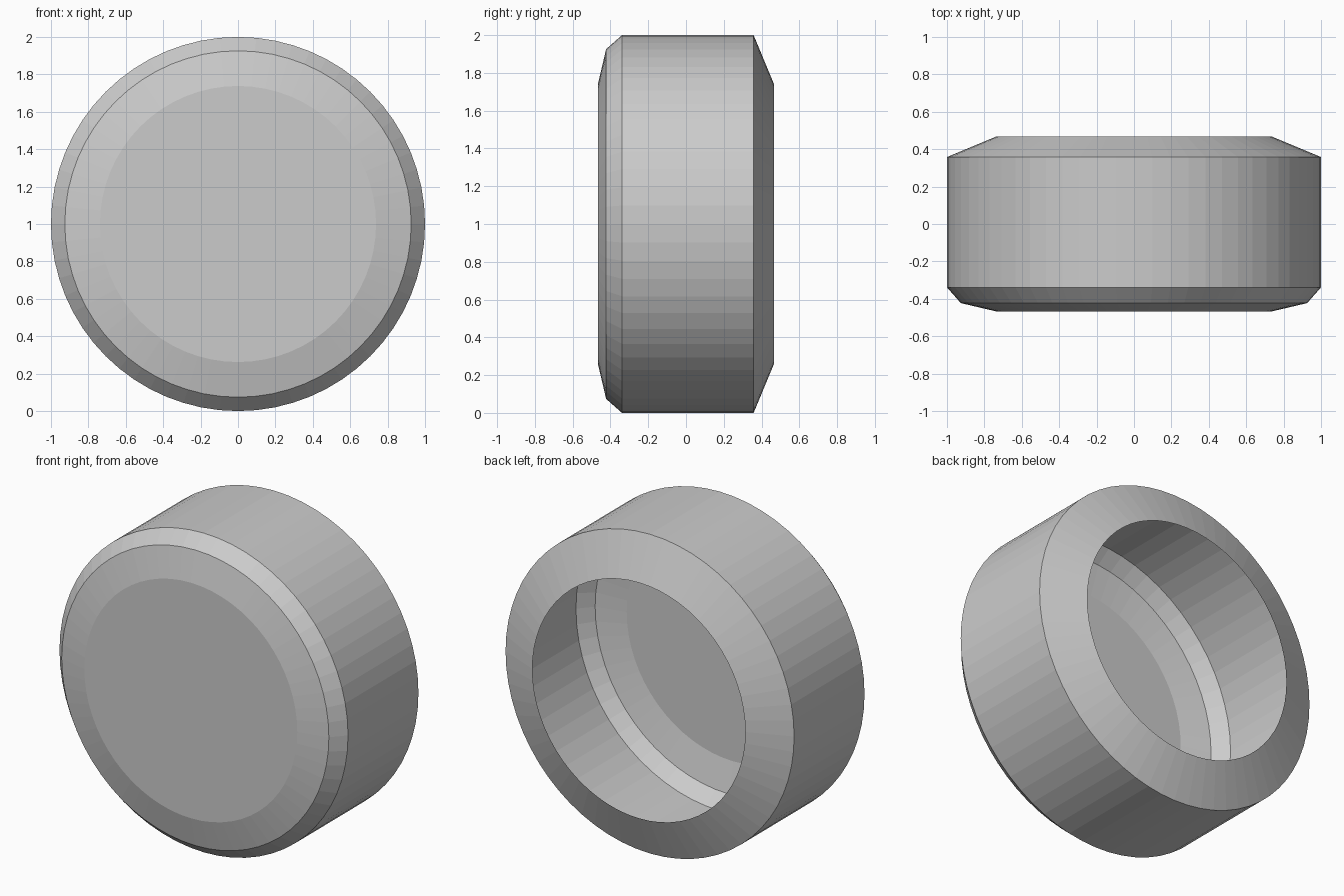
import bpy, bmesh
from math import sin, cos, tau

if "Cube" in bpy.data.objects:
    bpy.data.objects.remove(bpy.data.objects["Cube"])

SIDES = 64
# (radius, y) from the front disc edge to the open rear rim
PROFILE = [(0.738, -0.467), (0.926, -0.423), (1.0, -0.339), (1.0, 0.358), (0.738, 0.467)]

bm = bmesh.new()
rings = [[bm.verts.new((r * sin(tau * i / SIDES), y, 1 + r * cos(tau * i / SIDES)))
          for i in range(SIDES)] for r, y in PROFILE]

# Flat front disc
bm.faces.new(rings[0])

# Front bevels, side wall and inward rear lip; the back stays open
for a, b in zip(rings, rings[1:]):
    for i in range(SIDES):
        j = (i + 1) % SIDES
        bm.faces.new((a[j], a[i], b[i], b[j]))

# Face normals point outward: front disc towards -y
bm.normal_update()
bm.faces.ensure_lookup_table()
if bm.faces[0].normal.y > 0:
    bm.faces[0].normal_flip()
wall = bm.faces[1 + 2 * SIDES]
c = wall.calc_center_median()
if wall.normal.x * c.x + wall.normal.z * (c.z - 1) < 0:
    bmesh.ops.reverse_faces(bm, faces=bm.faces[1:])

mesh = bpy.data.meshes.new("hollow_cap")
bm.to_mesh(mesh)
bm.free()
cap = bpy.data.objects.new("hollow_cap", mesh)
bpy.context.collection.objects.link(cap)
